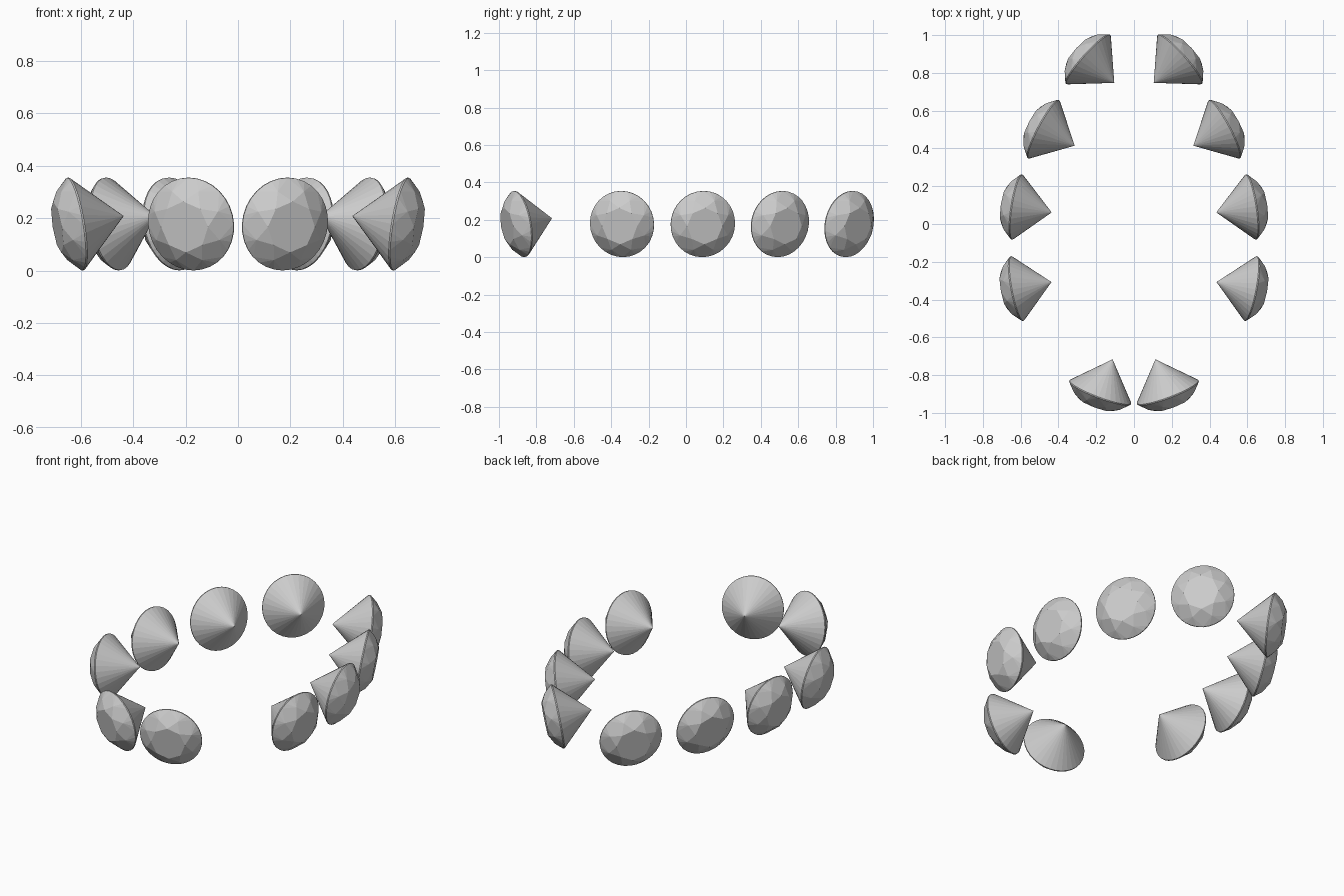
import bpy, bmesh
from math import sin, cos, radians, pi
from mathutils import Vector, Matrix

if "Cube" in bpy.data.objects:
    bpy.data.objects.remove(bpy.data.objects["Cube"])

TILT = radians(9.3)      # tables lean slightly downward
RX, RY = 0.174, 0.179    # girdle half width and half height
CENTRE_Z = 0.1775


def ring(n, scale, h, phase=0.0):
    return [(RX * scale * cos(2 * pi * i / n + phase),
             RY * scale * sin(2 * pi * i / n + phase), h) for i in range(n)]


def gem_mesh():
    # brilliant cut: table, crown break, girdle and pointed pavilion
    pts = ring(8, 0.55, 0.071)
    pts += ring(8, 0.80, 0.043, pi / 8)
    pts += ring(32, 1.0, 0.003)
    pts += ring(32, 1.0, -0.003)
    pts.append((0, 0, -0.189))
    bm = bmesh.new()
    for p in pts:
        bm.verts.new(p)
    bmesh.ops.convex_hull(bm, input=bm.verts[:])
    bmesh.ops.dissolve_limit(bm, angle_limit=radians(1.0),
                             verts=bm.verts[:], edges=bm.edges[:])
    bmesh.ops.recalc_face_normals(bm, faces=bm.faces[:])
    me = bpy.data.meshes.new("gem")
    bm.to_mesh(me)
    bm.free()
    return me


def place_gem(name, mesh, x, y, azimuth):
    a = radians(azimuth)
    axis = Vector((cos(a) * cos(TILT), sin(a) * cos(TILT), -sin(TILT)))
    side = Vector((-sin(a), cos(a), 0))
    up = axis.cross(side)
    rot = Matrix((side, up, axis)).transposed().to_4x4()
    ob = bpy.data.objects.new(name, mesh)
    ob.matrix_world = Matrix.Translation((x, y, CENTRE_Z)) @ rot
    bpy.context.collection.objects.link(ob)


# girdle centre and facing angle of each stone on the right side
STONES = [
    (0.243, 0.872, 42),
    (0.479, 0.502, 28),
    (0.620, 0.090, 8.8),
    (0.620, -0.342, -10.7),
    (0.179, -0.891, -69.4),
]

mesh = gem_mesh()
for i, (x, y, az) in enumerate(STONES, 1):
    place_gem(f"gem_right_{i}", mesh, x, y, az)
    place_gem(f"gem_left_{i}", mesh, -x, y, 180 - az)
